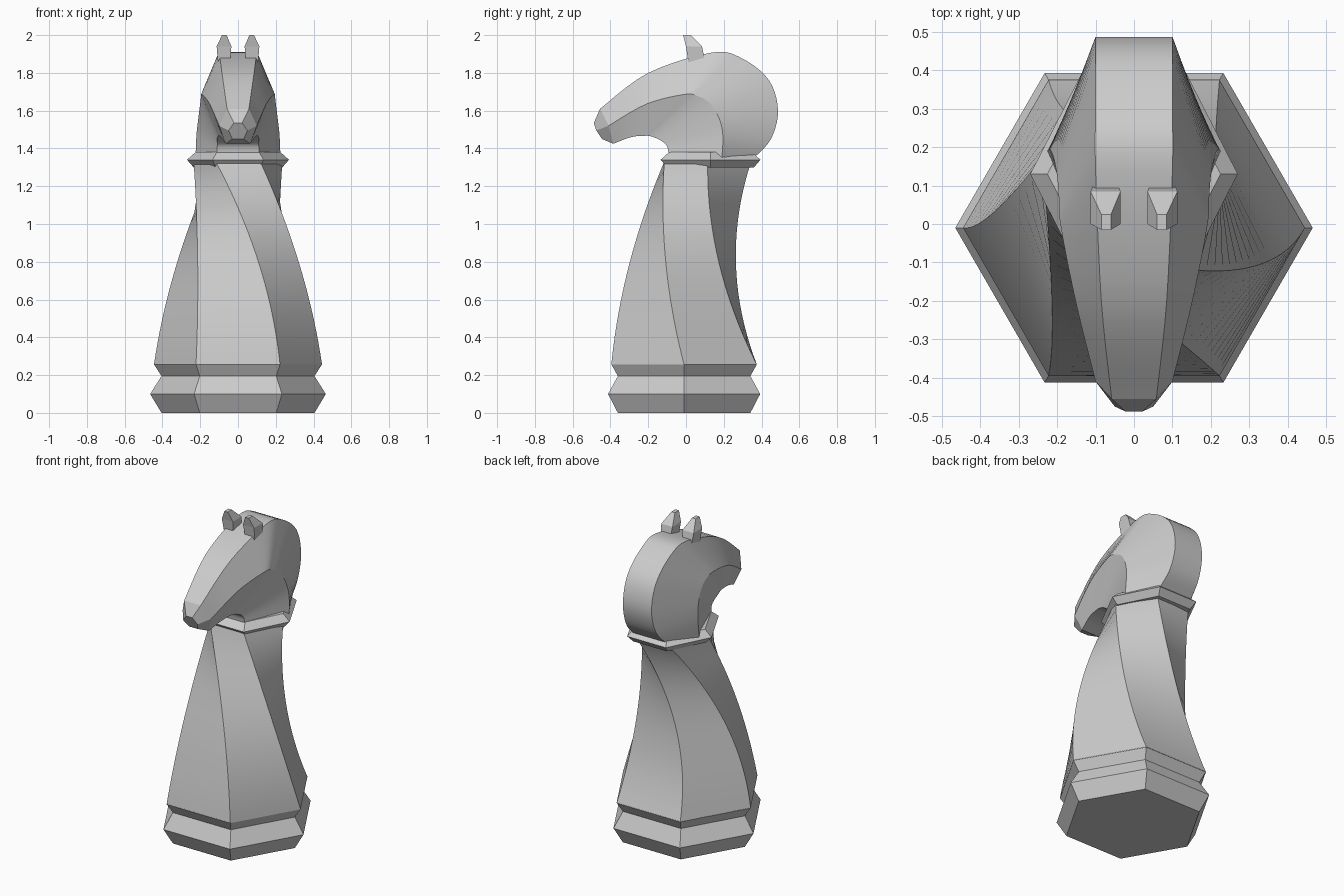
import bpy, bmesh, math
from mathutils import Vector

default_cube = bpy.data.objects.get("Cube")
if default_cube:
    bpy.data.objects.remove(default_cube, do_unlink=True)

# Single stone colour
stone = bpy.data.materials.new("stone_grey")
stone.use_nodes = True
colour = (0.6, 0.6, 0.6, 1)
stone.diffuse_color = colour
stone.node_tree.nodes["Principled BSDF"].inputs["Base Color"].default_value = colour


def loft(name, rings, smooth=False):
    """Join matching rings of points with quads and close both ends."""
    bm = bmesh.new()
    loops = [[bm.verts.new(point) for point in ring] for ring in rings]
    count = len(loops[0])
    for low, high in zip(loops, loops[1:]):
        for i in range(count):
            j = (i + 1) % count
            bm.faces.new((low[i], low[j], high[j], high[i]))
    bm.faces.new(loops[0])
    bm.faces.new(loops[-1])
    bmesh.ops.recalc_face_normals(bm, faces=bm.faces)
    mesh = bpy.data.meshes.new(name)
    bm.to_mesh(mesh)
    bm.free()
    mesh.materials.append(stone)
    obj = bpy.data.objects.new(name, mesh)
    bpy.context.collection.objects.link(obj)
    if smooth:
        bpy.ops.object.select_all(action="DESELECT")
        obj.select_set(True)
        bpy.context.view_layer.objects.active = obj
        bpy.ops.object.shade_smooth_by_angle(angle=math.radians(25))
    return obj


def hexagon(radius, z, centre_y, depth=1.0, turn=0):
    """Six points with corners on the x axis, optionally stretched in y."""
    angles = [math.radians(60 * i + turn) for i in range(6)]
    return [Vector((radius * math.cos(a), centre_y + depth * radius * math.sin(a), z))
            for a in angles]


def spline(a, b, c, d, t):
    """Catmull-Rom blend from b to c."""
    return b + 0.5 * t * (c - a + t * (2 * a - 5 * b + 4 * c - d + t * (3 * (b - c) + d - a)))


# Stepped hexagonal base
BASE_Y = -0.01
loft("base", [hexagon(r, z, BASE_Y) for r, z in
              [(0.405, 0), (0.465, 0.1), (0.405, 0.195), (0.445, 0.257)]])

# Twisted body: each corner runs to its neighbour on the top, bowing forwards
bottom = hexagon(0.445, 0.255, BASE_Y)
top = hexagon(0.235, 1.33, 0.115, 1.13, turn=-60)
steps = 20
body_rings = []
for s in range(steps + 1):
    t = s / steps
    bow = 4 * t * (1 - t)
    ring = []
    for i in range(6):
        a = math.radians(60 * i)
        offset = Vector((0.06 * math.cos(a + math.pi / 4),
                         0.03 * math.cos(a + math.pi / 6) - 0.07, 0))
        ring.append(bottom[i].lerp(top[i], t) + bow * offset)
    body_rings.append(ring)
loft("body", body_rings, smooth=True)

# Collar
loft("collar", [hexagon(r, z, 0.13, 1.13) for r, z in
                [(0.235, 1.3), (0.27, 1.34), (0.225, 1.38)]])

# Head sections: crest, cheek ridge and throat, each as (y, z, half width)
sections = [
    ((.36, 1.35, .115), (.19, 1.35, .225), (-.09, 1.35, .115)),
    ((.45, 1.45, .105), (.195, 1.47, .22), (-.1, 1.41, .11)),
    ((.487, 1.6, .1), (.175, 1.56, .21), (-.13, 1.44, .11)),
    ((.44, 1.76, .1), (.125, 1.64, .2), (-.16, 1.455, .11)),
    ((.3, 1.875, .1), (.06, 1.678, .195), (-.19, 1.465, .105)),
    ((.14, 1.908, .1), (-.01, 1.686, .19), (-.22, 1.467, .1)),
    ((-.2, 1.8, .085), (-.21, 1.635, .15), (-.29, 1.46, .09)),
    ((-.455, 1.61, .058), (-.41, 1.52, .1), (-.385, 1.425, .065)),
]
nose_tip = ((-.488, 1.535, .022), (-.475, 1.495, .05), (-.445, 1.45, .03))


def head_ring(section):
    crest, ridge, throat = section
    right = [Vector((w, y, z)) for y, z, w in (crest, ridge, throat)]
    left = [Vector((-w, y, z)) for y, z, w in (throat, ridge, crest)]
    return right + left


keys = [head_ring(s) for s in sections]
last = len(keys) - 1
fine = 5
head_rings = []
for k in range(last):
    before, after = keys[max(k - 1, 0)], keys[min(k + 2, last)]
    for s in range(fine):
        head_rings.append([spline(*corner, s / fine)
                           for corner in zip(before, keys[k], keys[k + 1], after)])
head_rings += [keys[-1], head_ring(nose_tip)]
loft("head", head_rings, smooth=True)

# Ears: tapered blocks, levels as (z, inner x, outer x, front y, back y)
ear_levels = [(1.84, .045, .105, .015, .105), (1.94, .035, .113, 0, .085),
              (2.0, .06, .085, -.015, .025)]
for side, label in ((1, "left"), (-1, "right")):
    loft(label + "_ear", [[(side * x0, y0, z), (side * x1, y0, z),
                           (side * x1, y1, z), (side * x0, y1, z)]
                          for z, x0, x1, y0, y1 in ear_levels])
